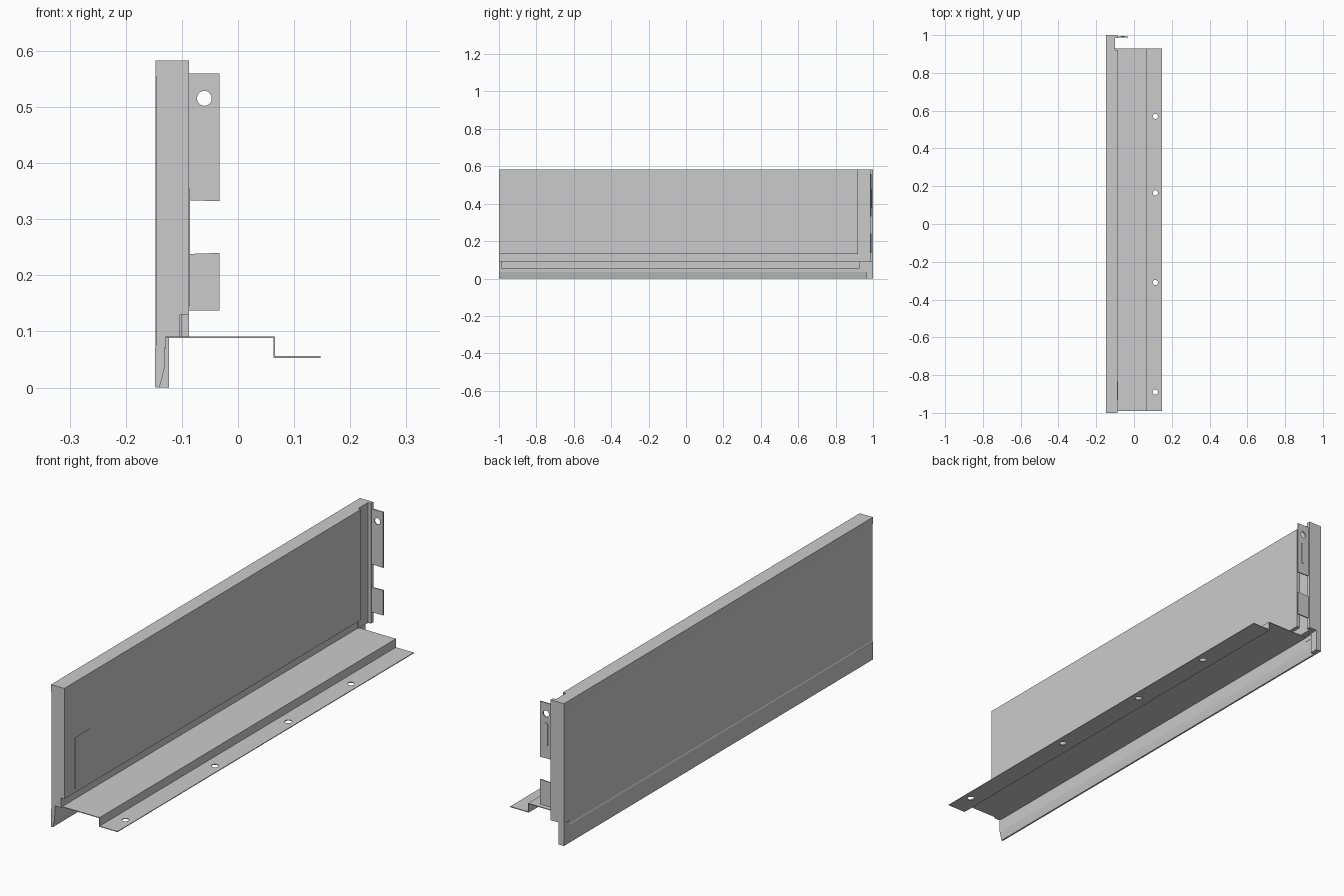
import bpy, bmesh, math

if "Cube" in bpy.data.objects:
    bpy.data.objects.remove(bpy.data.objects["Cube"])


def extrude(name, pts, a, b, axis='Y'):
    """Solid from a closed outline: (x, z) pushed along Y, or (x, y) along Z."""
    bm = bmesh.new()
    def place(u, v, t):
        return (u, t, v) if axis == 'Y' else (u, v, t)
    lo = [bm.verts.new(place(u, v, a)) for u, v in pts]
    hi = [bm.verts.new(place(u, v, b)) for u, v in pts]
    bm.faces.new(lo)
    bm.faces.new(hi[::-1])
    n = len(pts)
    for i in range(n):
        j = (i + 1) % n
        bm.faces.new((lo[i], hi[i], hi[j], lo[j]))
    bmesh.ops.recalc_face_normals(bm, faces=bm.faces)
    me = bpy.data.meshes.new(name)
    bm.to_mesh(me)
    bm.free()
    ob = bpy.data.objects.new(name, me)
    bpy.context.collection.objects.link(ob)
    return ob


def box(name, x, y, z):
    return extrude(name, [(x[0], z[0]), (x[1], z[0]), (x[1], z[1]), (x[0], z[1])], *y)


def capsule(cx, z0, z1, r, n=10):
    top = [(cx + r * math.cos(math.pi * i / n), z1 + r * math.sin(math.pi * i / n)) for i in range(n + 1)]
    bottom = [(cx - r * math.cos(math.pi * i / n), z0 - r * math.sin(math.pi * i / n)) for i in range(n + 1)]
    return top + bottom


def cut(target, cutter):
    cutter.hide_render = True
    cutter.hide_viewport = True
    cutter.display_type = 'WIRE'
    mod = target.modifiers.new(cutter.name, 'BOOLEAN')
    mod.operation = 'DIFFERENCE'
    mod.solver = 'EXACT'
    mod.object = cutter


# Main side wall: shallow recess on the outer face, stepped foot on the inner face
H = 0.583
outer = [(-0.147, H), (-0.147, 0.556), (-0.145, 0.552), (-0.145, 0.078), (-0.147, 0.073)]
skirt = [(-0.147, 0), (-0.14, 0), (-0.135, 0.018), (-0.131, 0.035), (-0.129, 0.09)]
inner = [(-0.103, 0.09), (-0.103, 0.13), (-0.087, 0.13), (-0.087, H)]
extrude("side_wall", outer + skirt + inner, -1, 0.92)

# Narrower wall section running into the back bracket, and the skirt below it
extrude("wall_back_neck", outer + [(-0.147, 0.07), (-0.129, 0.07), (-0.129, 0.09),
                                   (-0.1, 0.09), (-0.1, H)], 0.92, 0.985)
extrude("skirt_back", [(-0.147, 0.07)] + skirt[:-1] + [(-0.13, 0.07)], 0.92, 0.965)

# Back end plate and foot
box("back_end_plate", (-0.147, -0.087), (0.985, 1), (0.09, H))
box("back_foot", (-0.147, -0.123), (0.965, 1), (0, 0.09))

# Rear fixing tabs
upper_tab = extrude("upper_back_tab", [(-0.09, 0.334), (-0.033, 0.332), (-0.033, 0.56), (-0.09, 0.56)],
                    0.987, 0.992)
extrude("lower_back_tab", [(-0.09, 0.137), (-0.033, 0.137), (-0.033, 0.24), (-0.09, 0.238)], 0.987, 0.992)
cut(upper_tab, extrude("tab_hole_cutter", capsule(-0.06, 0.515, 0.516, 0.013), 0.97, 1.02))
extrude("tab_slot_rib", capsule(-0.06, 0.39, 0.47, 0.009), 0.990, 0.994)

# Cover plate near the front of the inner face
box("inner_cover_plate", (-0.09, -0.0855), (-0.93, -0.835), (0.145, 0.355))

# Outer end cap at the front of the skirt
box("skirt_end_cap", (-0.1475, -0.143), (-1, -0.875), (0.001, 0.072))

# Bent bottom rail with four screw holes in its low flange
rail = extrude("bottom_rail", [(-0.129, 0.088), (0.063, 0.088), (0.063, 0.053), (0.147, 0.053),
                               (0.147, 0.056), (0.066, 0.056), (0.066, 0.091), (-0.129, 0.091)], -0.99, 0.928)
for i, y in enumerate((-0.89, -0.31, 0.165, 0.57)):
    ring = [(0.113 + 0.014 * math.cos(math.tau * k / 24), y + 0.014 * math.sin(math.tau * k / 24))
            for k in range(24)]
    cut(rail, extrude(f"screw_hole_cutter_{i + 1}", ring, 0.03, 0.08, axis='Z'))
